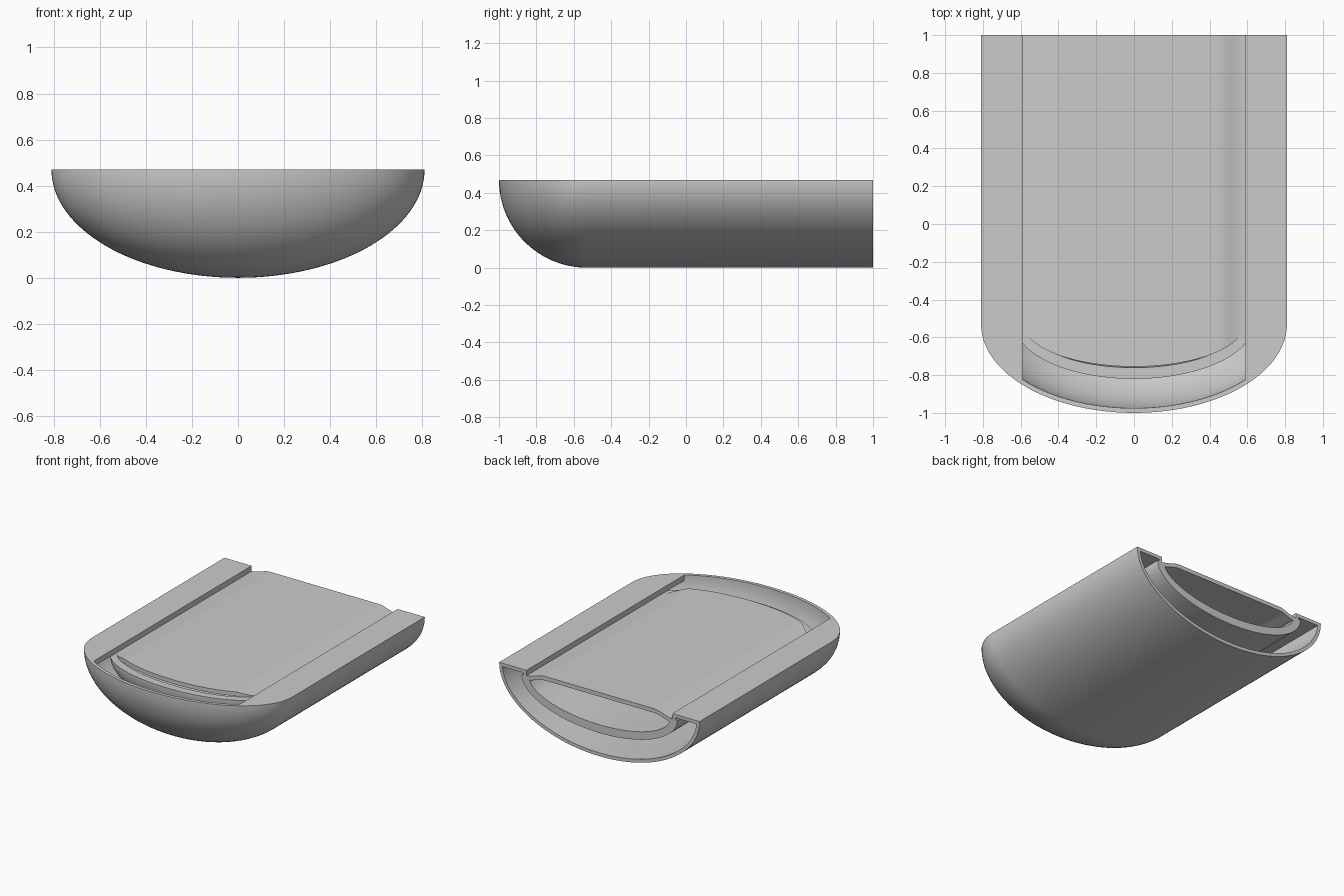
import bpy, bmesh
from math import sin, cos, pi, sqrt, radians, acos

cube = bpy.data.objects.get("Cube")
if cube:
    bpy.data.objects.remove(cube, do_unlink=True)

BACK, NOSE = 1.0, -0.53      # open rear end, start of the rounded nose
DECK, RIM = 0.47, 0.43       # deck height, tub rim height

grey = bpy.data.materials.new("plain_grey")
grey.use_nodes = True
grey.diffuse_color = (0.6, 0.6, 0.6, 1)
grey.node_tree.nodes["Principled BSDF"].inputs["Base Color"].default_value = (0.6, 0.6, 0.6, 1)


def finish(name, bm):
    """Clean up the mesh and turn it into a shaded object."""
    bmesh.ops.remove_doubles(bm, verts=bm.verts, dist=1e-5)
    bmesh.ops.recalc_face_normals(bm, faces=bm.faces)
    mesh = bpy.data.meshes.new(name)
    bm.to_mesh(mesh)
    bm.free()
    mesh.materials.append(grey)
    obj = bpy.data.objects.new(name, mesh)
    bpy.context.collection.objects.link(obj)
    bpy.ops.object.select_all(action='DESELECT')
    obj.select_set(True)
    bpy.context.view_layer.objects.active = obj
    bpy.ops.object.shade_smooth_by_angle(angle=radians(30))
    return obj


def grid_faces(bm, rows):
    for r, s in zip(rows, rows[1:]):
        for i in range(len(r) - 1):
            bm.faces.new((r[i], r[i + 1], s[i + 1], s[i]))


def trough(name, width, depth, nose, top, wall):
    """Half-elliptic trough with a domed nose and an open rear end."""
    bm = bmesh.new()
    across, along = 64, 24
    skins = []
    for inset in (0, wall):
        a, b, c = width - inset, depth - inset, nose - inset
        stations = [(BACK, 1)]
        stations += [(NOSE - c * sin(t), cos(t)) for t in
                     (pi / 2 * k / along for k in range(along + 1))]
        skins.append([[bm.verts.new((a * s * cos(pi * i / across), y,
                                     top - b * s * sin(pi * i / across)))
                       for i in range(across + 1)] for y, s in stations])
    outer, inner = skins
    grid_faces(bm, outer)
    grid_faces(bm, inner)
    # Rear edge and upper rims
    grid_faces(bm, [outer[0], inner[0]])
    for side in (0, -1):
        grid_faces(bm, [[r[side] for r in outer], [r[side] for r in inner]])
    bmesh.ops.dissolve_degenerate(bm, edges=bm.edges, dist=1e-5)
    return finish(name, bm)


def prism(bm, outline, low, high):
    """Upright prism over an outline in the ground plane."""
    face = bm.faces.new([bm.verts.new((x, y, low)) for x, y in outline])
    top = bmesh.ops.extrude_face_region(bm, geom=[face])["geom"]
    bmesh.ops.translate(bm, vec=(0, 0, high - low),
                        verts=[v for v in top if isinstance(v, bmesh.types.BMVert)])


# Outer hull and the inner tub
trough("outer_hull", 0.81, 0.47, 0.47, DECK, 0.025)
trough("inner_tub", 0.63, 0.26, 0.29, RIM, 0.06)

# Side decks with a downward lip along the inner edge
INNER, EDGE, REACH = 0.59, 0.808, 0.468
end = acos(INNER / EDGE)
for name, side in (("left_deck", 1), ("right_deck", -1)):
    bm = bmesh.new()
    curve = [(EDGE * cos(end * k / 16), NOSE - REACH * sin(end * k / 16)) for k in range(17)]
    outline = [(INNER, BACK), (EDGE, BACK)] + curve
    prism(bm, [(side * x, y) for x, y in outline], DECK - 0.025, DECK)
    lip = [(INNER, BACK), (INNER + 0.025, BACK), (INNER + 0.025, -0.81), (INNER, -0.83)]
    prism(bm, [(side * x, y) for x, y in lip], RIM, DECK - 0.025)
    finish(name, bm)


# Central lid: flat in the middle, easing down to the tub rim at the sides
def lid_height(x):
    t = min(max((abs(x) - 0.44) / 0.145, 0), 1)
    return 0.466 - 0.033 * t * t * (3 - 2 * t)


HALF, FRONT = 0.583, 0.225
bm = bmesh.new()
columns = [HALF * sin(pi / 2 * k / 24) for k in range(-24, 25)]
sheets = []
for drop in (0, 0.03):
    rows = [[], [], []]
    for x in columns:
        tip = NOSE - FRONT * sqrt(max(0, 1 - (x / HALF) ** 2))
        for row, y in zip(rows, (BACK, NOSE + 0.01, tip)):
            row.append(bm.verts.new((x, y, lid_height(x) - drop)))
    grid_faces(bm, rows)
    sheets.append(rows)
for k in (0, -1):
    grid_faces(bm, [sheets[0][k], sheets[1][k]])
    grid_faces(bm, [[r[k] for r in sheets[0]], [r[k] for r in sheets[1]]])
finish("lid", bm)
